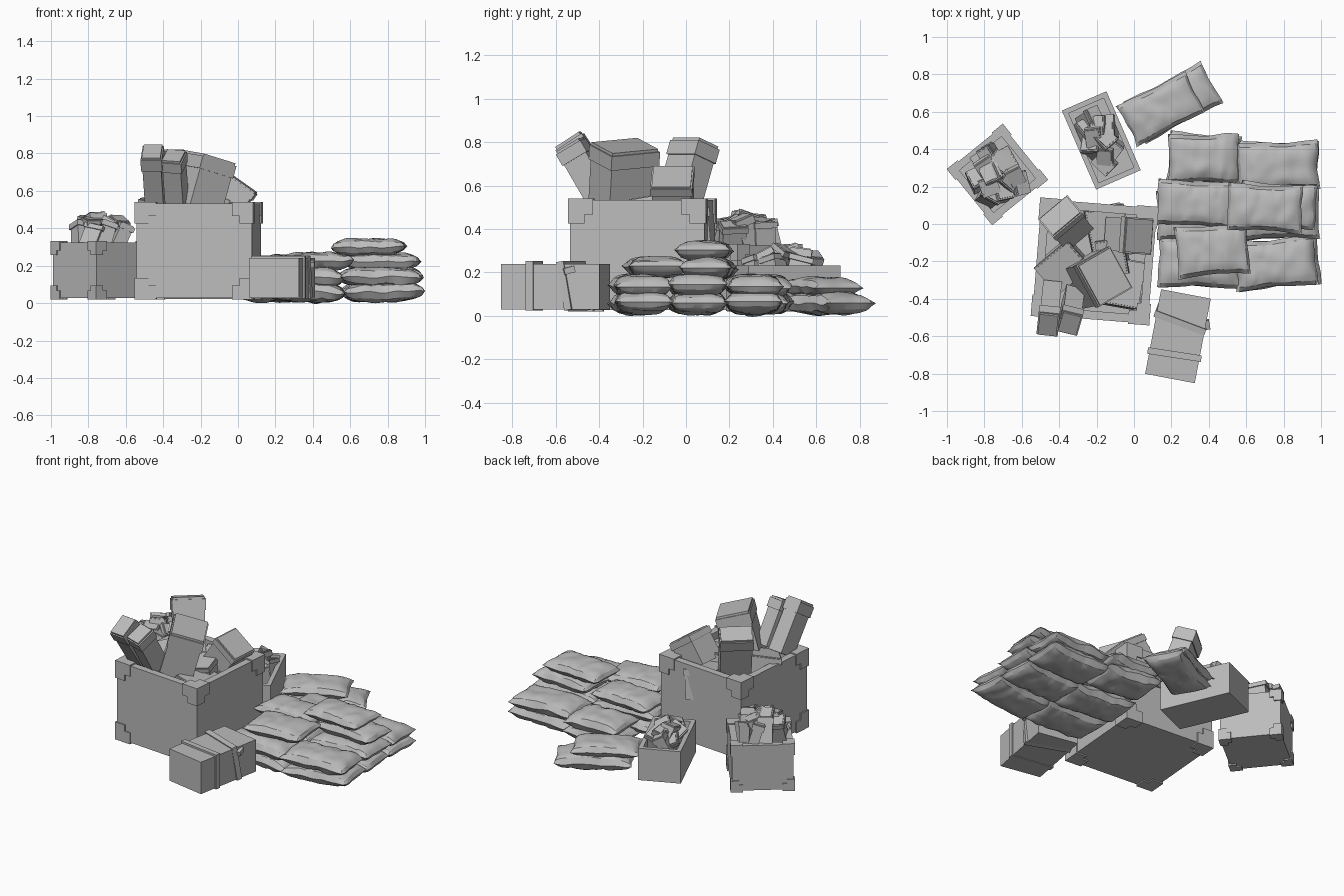
import bpy, bmesh, math, random
from math import radians
from mathutils import Matrix, Vector, Euler, noise

if "Cube" in bpy.data.objects:
    bpy.data.objects.remove(bpy.data.objects["Cube"], do_unlink=True)
random.seed(4)

grey = bpy.data.materials.new("plain_grey")
grey.use_nodes = True
grey.diffuse_color = (0.5, 0.5, 0.5, 1)
grey.node_tree.nodes["Principled BSDF"].inputs["Base Color"].default_value = (0.5, 0.5, 0.5, 1)


def finish(name, bm, place=Matrix(), smooth=False):
    bmesh.ops.recalc_face_normals(bm, faces=bm.faces)
    mesh = bpy.data.meshes.new(name)
    bm.to_mesh(mesh)
    bm.free()
    mesh.materials.append(grey)
    ob = bpy.data.objects.new(name, mesh)
    ob.matrix_world = place
    bpy.context.collection.objects.link(ob)
    if smooth:
        bpy.ops.object.select_all(action='DESELECT')
        ob.select_set(True)
        bpy.context.view_layer.objects.active = ob
        bpy.ops.object.shade_smooth_by_angle(angle=radians(25))


def turned(rot):
    return Euler([radians(a) for a in rot]).to_matrix().to_4x4()


def block(bm, size, loc, rot=(0, 0, 0)):
    m = Matrix.Translation(loc) @ turned(rot) @ Matrix.Diagonal((*size, 1))
    bmesh.ops.create_cube(bm, size=1, matrix=m)


def placed(loc, yaw):
    return Matrix.Translation(loc) @ Matrix.Rotation(radians(yaw), 4, 'Z')


# Open crate: floor, four walls and optional stepped corner brackets
def crate(name, loc, yaw, w, d, h, wall, bracket=0):
    place = placed(loc, yaw)
    bm = bmesh.new()
    block(bm, (w, d, wall), (0, 0, wall / 2))
    for s in (-1, 1):
        block(bm, (w, wall, h), (0, s * (d - wall) / 2, h / 2))
        block(bm, (wall, d - 2 * wall, h), (s * (w - wall) / 2, 0, h / 2))
    finish(name, bm, place)
    if not bracket:
        return
    bm = bmesh.new()
    lip = 0.008
    for sx in (-1, 1):
        for sy in (-1, 1):
            for sz in (-1, 1):
                signs = Vector((sx, sy, sz))
                corner = Vector((sx * (w / 2 + lip), sy * (d / 2 + lip), h / 2 + sz * (h / 2 + lip)))
                for axis in range(3):
                    size = Vector([bracket * 0.65] * 3)
                    size[axis] = bracket
                    block(bm, size, corner - signs * size / 2)
    finish(name + "_brackets", bm, place)


# Carton with a slightly wider lid
def carton(name, size, loc, rot):
    bm = bmesh.new()
    w, d, h = size
    block(bm, size, (0, 0, 0))
    block(bm, (w + 0.014, d + 0.014, h * 0.2), (0, 0, h * 0.36))
    finish(name, bm, Matrix.Translation(loc) @ turned(rot))


# Stuffed sack: two bulged sheets joined at a pinched seam, with slanted creases
def sack(name, loc, yaw, length=0.44, width=0.27, thick=0.11, tilt=0):
    bm = bmesh.new()
    nx, ny = 30, 12
    seed = Vector((random.uniform(0, 50), random.uniform(0, 50), 0))
    for side in (-1, 1):
        creases = [(random.uniform(-0.85, 0.85), random.uniform(-0.25, 0.25)) for _ in range(4)]
        rows = []
        for i in range(nx + 1):
            u = 2 * i / nx - 1
            row = []
            for j in range(ny + 1):
                v = 2 * j / ny - 1
                bulge = (1 - abs(u) ** 4) ** 0.55 * (1 - abs(v) ** 4) ** 0.55
                lump = noise.noise(seed + Vector((u * 3, v * 1.6, side)))
                fold = noise.noise(seed + Vector((u * 2.2, 7, 0)))
                groove = max(max(0, 1 - abs(u - c - s * v) / 0.09) for c, s in creases)
                waist = 0.95 - 0.04 * math.cos(u * 3) + 0.06 * fold
                end = noise.noise(seed + Vector((round(u), v * 1.5, 3)))
                x = u * length / 2 * (0.95 + 0.03 * v * v + 0.05 * end * abs(u))
                z = side * thick / 2 * bulge * (0.96 + 0.2 * lump - 0.16 * groove * abs(v))
                row.append(bm.verts.new((x, v * width / 2 * waist, z + 0.016 * fold * (1 - bulge))))
            rows.append(row)
        for i in range(nx):
            for j in range(ny):
                bm.faces.new((rows[i][j], rows[i + 1][j], rows[i + 1][j + 1], rows[i][j + 1]))
    bmesh.ops.remove_doubles(bm, verts=bm.verts, dist=0.0005)
    finish(name, bm, placed(loc, yaw) @ Matrix.Rotation(radians(tilt), 4, 'Y'), True)


# Crates
crate("large_crate", (-0.21, -0.20, 0.028), -4.6, 0.62, 0.62, 0.505, 0.045, 0.115)
crate("square_crate", (-0.73, 0.265, 0.028), 39, 0.37, 0.37, 0.295, 0.04, 0.075)
crate("long_crate", (-0.175, 0.447, 0.022), 23.5, 0.26, 0.46, 0.21, 0.028)

# Closed case with two straps, one of them slanted, and a buckle
case_place = placed((0.235, -0.60, 0.03), -10.7)
bm = bmesh.new()
block(bm, (0.27, 0.46, 0.21), (0, 0, 0.105))
finish("closed_case", bm, case_place)
bm = bmesh.new()
block(bm, (0.29, 0.035, 0.226), (0, -0.10, 0.109), (0, 0, 2))
block(bm, (0.29, 0.035, 0.226), (0, 0.09, 0.109), (10, 0, -10))
block(bm, (0.03, 0.05, 0.03), (0.14, 0.09, 0.18), (15, 0, 20))
finish("case_straps", bm, case_place)

# Cartons piled in the large crate: size, place, turn
big_pile = [
    ((0.19, 0.12, 0.34), (-0.36, 0.0, 0.64), (-20, 0, 40)),
    ((0.20, 0.24, 0.34), (-0.20, -0.29, 0.62), (5, 15, 30)),
    ((0.10, 0.13, 0.34), (-0.45, -0.45, 0.67), (33, 0, -6)),
    ((0.10, 0.12, 0.30), (-0.335, -0.46, 0.66), (30, 4, -14)),
    ((0.17, 0.18, 0.20), (-0.03, -0.06, 0.56), (0, 35, -4)),
    ((0.22, 0.18, 0.16), (-0.38, -0.22, 0.49), (8, -10, 40)),
    ((0.20, 0.26, 0.20), (-0.14, -0.04, 0.40), (6, 4, 12)),
    ((0.18, 0.24, 0.20), (-0.06, -0.32, 0.40), (-5, 8, -10)),
    ((0.14, 0.18, 0.12), (-0.11, -0.17, 0.48), (10, -12, 8)),
]
for n, (size, loc, rot) in enumerate(big_pile):
    carton("large_crate_carton_%d" % n, size, loc, rot)

# Small cartons scattered in the two lower crates: count, centre, yaw, spread, height
piles = [("square_crate", 13, (-0.73, 0.265), 39, (0.13, 0.13), 0.355),
         ("long_crate", 10, (-0.175, 0.447), 23.5, (0.07, 0.16), 0.205)]
for name, count, centre, yaw, spread, height in piles:
    place = placed((*centre, 0), yaw)
    for n in range(count):
        a = n * 2.4
        r = math.sqrt(n / count)
        loc = place @ Vector((spread[0] * r * math.cos(a), spread[1] * r * math.sin(a),
                              height + 0.05 * (1 - r)))
        size = [random.uniform(0.06, 0.09), random.uniform(0.08, 0.12), random.uniform(0.12, 0.18)]
        carton("%s_carton_%d" % (name, n), size, loc,
               (random.uniform(-30, 30), random.uniform(-30, 30), yaw + random.uniform(-30, 30)))

# Sack stack: two lower layers of three by two, then the upper sacks
for layer, z in enumerate((0.06, 0.138)):
    for row, y in enumerate((-0.21, 0.05, 0.31)):
        for column, x in enumerate((0.345, 0.765)):
            back_left = row == 2 and column == 0
            sack("stack_sack", (x + 0.025 * back_left + random.uniform(-0.01, 0.01),
                                y + 0.04 * back_left, z),
                 random.uniform(-6, 6), 0.39 if back_left else 0.45, tilt=random.uniform(-2, 2))
sack("upper_sack_left", (0.33, 0.11, 0.215), -3, 0.42, 0.25, 0.10)
sack("upper_sack_front", (0.42, -0.14, 0.225), 5, 0.40, 0.28, 0.10)
sack("upper_sack_right", (0.77, 0.10, 0.22), -4, 0.42, 0.24, 0.10)
sack("top_sack", (0.70, 0.085, 0.30), -3, 0.41, 0.26, 0.095)
sack("loose_sack_low", (0.21, 0.65, 0.058), 28, 0.48, 0.26)
sack("loose_sack_high", (0.145, 0.615, 0.135), 27, 0.42, 0.25, 0.09)
